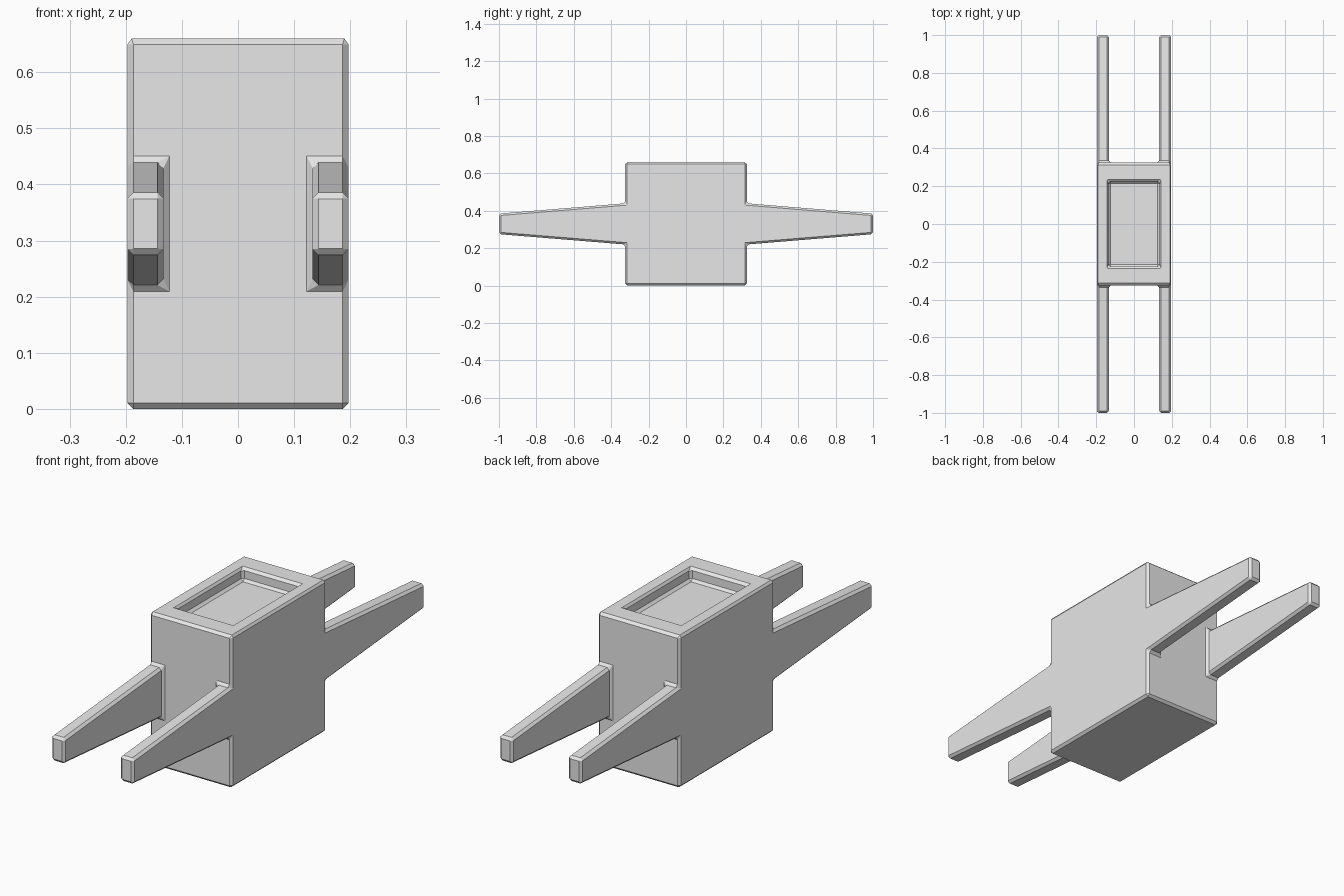
import bpy
import bmesh
from math import radians
from mathutils import Vector

# Remove the default cube
if "Cube" in bpy.data.objects:
    bpy.data.objects.remove(bpy.data.objects["Cube"], do_unlink=True)

HALF_X, HALF_Y, HEIGHT = 0.197, 0.325, 0.66
ARM_INNER = 0.133          # inner side of each arm
ARM_END = 1.0
RECESS_SCALE, RECESS_DEPTH = 0.69, 0.055
CHAMFER = 0.0105


def make_material(name, colour):
    mat = bpy.data.materials.new(name)
    mat.use_nodes = True
    mat.diffuse_color = colour
    mat.node_tree.nodes["Principled BSDF"].inputs["Base Color"].default_value = colour
    return mat


def extrude(bm, face):
    """Extrude one face in place and return the new cap."""
    result = bmesh.ops.extrude_discrete_faces(bm, faces=[face])
    return result["faces"][0]


bm = bmesh.new()

# Central block
bmesh.ops.create_cube(bm, size=1)
for v in bm.verts:
    v.co = Vector((v.co.x * 2 * HALF_X, v.co.y * 2 * HALF_Y, (v.co.z + 0.5) * HEIGHT))

# Cut lines where the arms meet the block
cuts = [((s * ARM_INNER, 0, 0), (1, 0, 0)) for s in (-1, 1)]
cuts += [((0, 0, HEIGHT * t / 3), (0, 0, 1)) for t in (1, 2)]
for point, normal in cuts:
    bmesh.ops.bisect_plane(bm, geom=bm.verts[:] + bm.edges[:] + bm.faces[:],
                           plane_co=point, plane_no=normal)

# Four tapered arms, flush with the block sides
bm.normal_update()
roots = []
for f in bm.faces:
    c = f.calc_center_median()
    if abs(f.normal.y) > 0.9 and abs(c.x) > ARM_INNER and abs(c.z - HEIGHT / 2) < 0.05:
        roots.append(f)
for root in roots:
    side = 1 if root.normal.y > 0 else -1
    tip = extrude(bm, root)
    for v in tip.verts:
        v.co.y = side * ARM_END
        v.co.z = HEIGHT / 2 + (v.co.z - HEIGHT / 2) * 0.5

# Merge the leftover flat divisions
bm.normal_update()
bmesh.ops.dissolve_limit(bm, angle_limit=radians(1), verts=bm.verts[:], edges=bm.edges[:])

# Rectangular recess in the top
bm.normal_update()
top = max(bm.faces, key=lambda f: f.calc_center_median().z)
rim = extrude(bm, top)
for v in rim.verts:
    v.co.x *= RECESS_SCALE
    v.co.y *= RECESS_SCALE
floor = extrude(bm, rim)
for v in floor.verts:
    v.co.z -= RECESS_DEPTH

bmesh.ops.recalc_face_normals(bm, faces=bm.faces[:])
mesh = bpy.data.meshes.new("block_with_arms")
bm.to_mesh(mesh)
bm.free()
body = bpy.data.objects.new("block_with_arms", mesh)
bpy.context.collection.objects.link(body)
mesh.materials.append(make_material("light_grey", (0.8, 0.8, 0.8, 1)))

# Flat chamfer on every sharp edge
bevel = body.modifiers.new("chamfer", 'BEVEL')
bevel.width = CHAMFER
bevel.segments = 1
bevel.limit_method = 'ANGLE'
bevel.angle_limit = radians(30)
